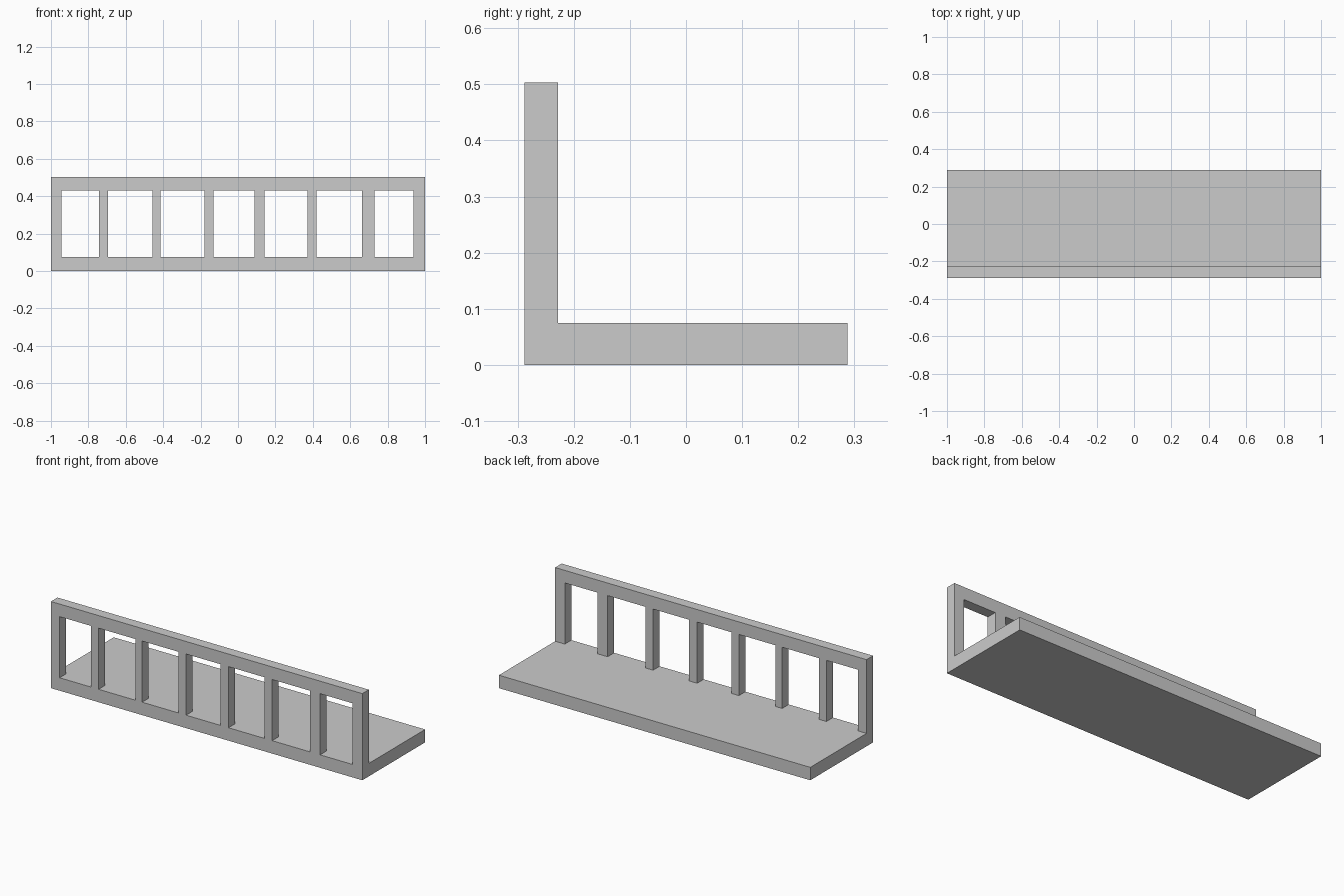
import bpy, bmesh
from math import pi

if "Cube" in bpy.data.objects:
    bpy.data.objects.remove(bpy.data.objects["Cube"])

FRONT, INNER, BACK = -0.288, -0.228, 0.288   # y positions
DECK_TOP, RAIL_BOTTOM, TOP = 0.075, 0.43, 0.503

# x range of each opening between the posts
OPENINGS = [(-0.944, -0.742), (-0.694, -0.458), (-0.414, -0.18),
            (-0.132, 0.088), (0.141, 0.371), (0.421, 0.663), (0.729, 0.938)]


def add_rectangle(curve, x0, x1, z0, z1):
    spline = curve.splines.new('POLY')
    spline.points.add(3)
    for p, (x, z) in zip(spline.points, [(x0, z0), (x1, z0), (x1, z1), (x0, z1)]):
        p.co = (x, z, 0, 1)
    spline.use_cyclic_u = True
    spline.use_smooth = False


# Railing: upright panel profile with seven openings, extruded in depth
profile = bpy.data.curves.new("railing", 'CURVE')
profile.dimensions = '2D'
profile.fill_mode = 'BOTH'
profile.extrude = (INNER - FRONT) / 2
add_rectangle(profile, -1, 1, 0, TOP)
for x0, x1 in OPENINGS:
    add_rectangle(profile, x0, x1, DECK_TOP, RAIL_BOTTOM)
railing = bpy.data.objects.new("railing", profile)
bpy.context.collection.objects.link(railing)
railing.rotation_euler.x = pi / 2
railing.location.y = (FRONT + INNER) / 2
bpy.context.view_layer.objects.active = railing
railing.select_set(True)
bpy.ops.object.convert(target='MESH')
railing = bpy.context.object

# Weld the panel into one closed flat-faced solid
bm = bmesh.new()
bm.from_mesh(railing.data)
bmesh.ops.remove_doubles(bm, verts=bm.verts, dist=1e-4)
bmesh.ops.dissolve_limit(bm, angle_limit=0.01, verts=bm.verts, edges=bm.edges)
bmesh.ops.recalc_face_normals(bm, faces=bm.faces)
for f in bm.faces:
    f.smooth = False
bm.to_mesh(railing.data)
bm.free()

# Deck: flat slab behind the railing
bpy.ops.mesh.primitive_cube_add(size=1, location=(0, (INNER + BACK) / 2, DECK_TOP / 2))
deck = bpy.context.object
deck.name = "deck"
deck.scale = (2, BACK - INNER, DECK_TOP)
bpy.ops.object.transform_apply(location=False, rotation=False, scale=True)
